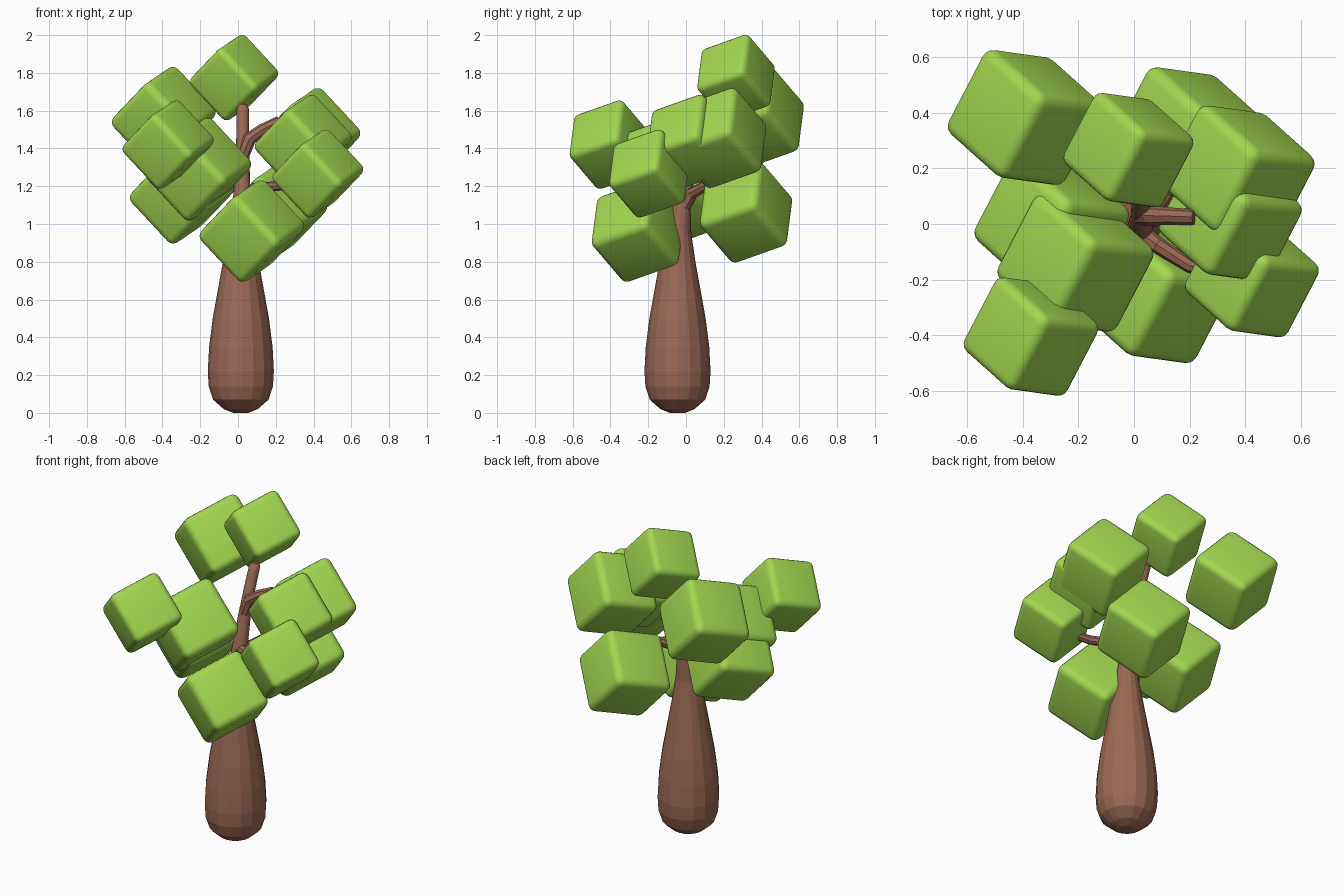
import bpy, bmesh, math
from mathutils import Vector, Matrix

if "Cube" in bpy.data.objects:
    bpy.data.objects.remove(bpy.data.objects["Cube"])


def material(name, color):
    m = bpy.data.materials.new(name)
    m.diffuse_color = color
    m.use_nodes = True
    m.node_tree.nodes["Principled BSDF"].inputs["Base Color"].default_value = m.diffuse_color
    return m


BARK = material("bark", (0.33, 0.14, 0.09, 1))
LEAF = material("leaf", (0.36, 0.68, 0.08, 1))


def tube(name, rings, sides, flat_rings=False):
    """Sweep a polygon through (x, y, z, radius) rings and cap both ends."""
    bm = bmesh.new()
    pts = [Vector(r[:3]) for r in rings]
    loops = []
    for i, r in enumerate(rings):
        d = pts[min(i + 1, len(pts) - 1)] - pts[max(i - 1, 0)]
        if flat_rings:
            rot = Matrix.Identity(3)
        else:
            rot = d.to_track_quat('Z', 'Y').to_matrix()
        loop = []
        for k in range(sides):
            a = 2 * math.pi * k / sides
            loop.append(bm.verts.new(pts[i] + rot @ Vector((math.cos(a), math.sin(a), 0)) * r[3]))
        loops.append(loop)
    for a, b in zip(loops, loops[1:]):
        for k in range(sides):
            n = (k + 1) % sides
            bm.faces.new((a[k], a[n], b[n], b[k]))
    bm.faces.new(loops[0][::-1])
    bm.faces.new(loops[-1])
    me = bpy.data.meshes.new(name)
    bm.to_mesh(me)
    bm.free()
    ob = bpy.data.objects.new(name, me)
    bpy.context.collection.objects.link(ob)
    me.materials.append(BARK)
    return ob


# Bulbous trunk tapering up into the crown
tube("trunk", [
    (.015, -.045, 0, .04), (.015, -.045, .02, .09), (.015, -.045, .07, .147),
    (.015, -.045, .14, .17), (.015, -.045, .22, .175), (.015, -.045, .35, .168),
    (.015, -.045, .5, .149), (.015, -.045, .65, .122), (.015, -.045, .8, .095),
    (.018, -.04, .95, .068), (.02, -.025, 1.1, .049), (.022, 0, 1.22, .042),
    (.024, .03, 1.35, .036), (.025, .08, 1.5, .033), (.025, .125, 1.61, .032),
    (.025, .13, 1.635, .02)], 16, True)

# Thin side branches
tube("branch_upper_right", [(.025, .03, 1.36, .034), (.06, .03, 1.45, .036),
                            (.13, .028, 1.5, .031), (.22, .025, 1.545, .028)], 8)
tube("branch_lower_right", [(.02, -.03, 1.1, .035), (.09, -.08, 1.19, .03),
                            (.2, -.15, 1.2, .026), (.36, -.19, 1.22, .024)], 8)
tube("branch_back", [(.02, -.03, 1.06, .04), (.05, .03, 1.16, .033),
                     (.11, .1, 1.2, .028), (.15, .18, 1.22, .025)], 8)

# Rounded leaf cubes, all sharing one tilt: (x, y, z, scale)
CUBES = [
    (-.02, .265, 1.775, 1.0),
    (-.393, .382, 1.565, 1.18),
    (-.37, -.404, 1.42, 1.035),
    (-.21, -.14, 1.29, 1.2),
    (-.295, 0, 1.165, 1.19),
    (.074, -.255, .963, 1.19),
    (.423, -.195, 1.267, 1.03),
    (.345, .02, 1.435, 1.1),
    (.375, .185, 1.455, 1.17),
    (.195, .318, 1.065, 1.19),
]
e1 = Vector((-.44, -.845, -.30)).normalized()
e2 = Vector((.678, -.096, -.728))
e2 = (e2 - e1 * e1.dot(e2)).normalized()
TILT = Matrix((e1, e2, e1.cross(e2))).transposed().to_4x4()
EDGE = .303

for i, (x, y, z, s) in enumerate(CUBES):
    bpy.ops.mesh.primitive_cube_add(size=EDGE * s)
    ob = bpy.context.object
    ob.name = f"leaf_cube_{i + 1}"
    ob.matrix_world = Matrix.Translation((x, y, z)) @ TILT
    ob.data.materials.append(LEAF)
    bev = ob.modifiers.new("round", 'BEVEL')
    bev.width = EDGE * s * .12
    bev.segments = 4
    bpy.ops.object.modifier_apply(modifier=bev.name)
    bpy.ops.object.shade_smooth_by_angle(angle=math.radians(40))
